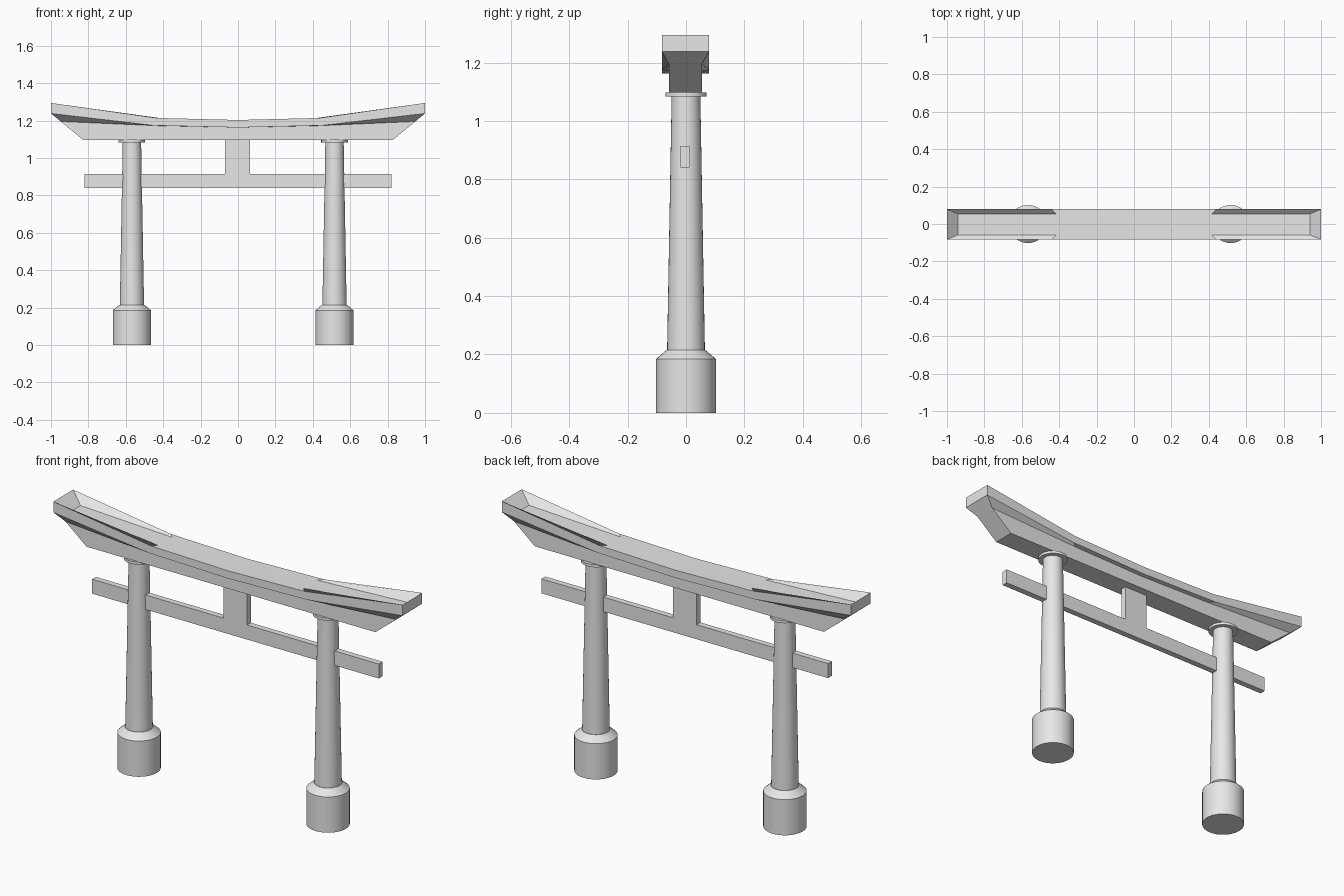
import bpy, bmesh, math

old = bpy.data.objects.get("Cube")
if old:
    bpy.data.objects.remove(old)

grey = bpy.data.materials.new("pale_grey")
grey.use_nodes = True
grey.diffuse_color = (0.8, 0.8, 0.8, 1)
grey.node_tree.nodes["Principled BSDF"].inputs["Base Color"].default_value = grey.diffuse_color


def add_object(name, bm):
    bmesh.ops.remove_doubles(bm, verts=bm.verts, dist=0.0001)
    bmesh.ops.recalc_face_normals(bm, faces=bm.faces)
    mesh = bpy.data.meshes.new(name)
    bm.to_mesh(mesh)
    bm.free()
    mesh.materials.append(grey)
    obj = bpy.data.objects.new(name, mesh)
    bpy.context.collection.objects.link(obj)
    return obj


def box(name, x, y, z):
    bm = bmesh.new()
    bmesh.ops.create_cube(bm, size=1)
    for v in bm.verts:
        v.co = [(a + b) / 2 + c * (b - a) for c, (a, b) in zip(v.co, (x, y, z))]
    return add_object(name, bm)


def lathe(name, x, profile, sides=32):
    """Closed solid of revolution from (radius, height) pairs."""
    bm = bmesh.new()
    rings = [[bm.verts.new((r * math.cos(math.tau * i / sides),
                            r * math.sin(math.tau * i / sides), z))
              for i in range(sides)] for r, z in profile]
    for low, high in zip(rings, rings[1:]):
        for i in range(sides):
            j = (i + 1) % sides
            bm.faces.new((low[i], low[j], high[j], high[i]))
    bm.faces.new(rings[0])
    bm.faces.new(rings[-1])
    obj = add_object(name, bm)
    obj.location.x = x
    bpy.ops.object.select_all(action="DESELECT")
    obj.select_set(True)
    bpy.context.view_layer.objects.active = obj
    bpy.ops.object.shade_smooth_by_angle(angle=math.radians(25))
    return obj


# Posts with stone footings and a thin collar under the top beam
for side, x in (("right", -0.567), ("left", 0.516)):
    lathe(side + "_footing", x, [(0.102, 0), (0.102, 0.185), (0.067, 0.215)])
    lathe(side + "_post", x, [(0.065, 0.2), (0.049, 1.09)])
    lathe(side + "_collar", x, [(0.071, 1.084), (0.071, 1.098)])

# Tie beam and centre strut
box("tie_beam", (-0.822, 0.82), (-0.019, 0.012), (0.84, 0.915))
box("centre_strut", (-0.07, 0.065), (-0.019, 0.012), (0.91, 1.1))

# Upswept lintel: one quarter, mirrored in both directions
wide, slim = 0.081, 0.056
points = {
    # outer rim, top and bottom edge
    "rim_mid": (0, wide, 1.203), "rim_bend": (0.44, wide, 1.214), "rim_end": (1, wide, 1.294),
    "eave_mid": (0, wide, 1.163), "eave_bend": (0.45, wide, 1.174), "eave_end": (1, wide, 1.238),
    # sunken floor on the raised end
    "floor_bend": (0.415, slim, 1.213), "floor_end": (0.94, slim, 1.237),
    # narrow beam underneath
    "beam_mid": (0, slim, 1.163), "beam_bend": (0.42, slim, 1.172), "beam_end": (0.948, slim, 1.195),
    "foot_mid": (0, slim, 1.097), "foot_end": (0.828, slim, 1.097),
}
# A leading dash puts the point on the centre line
panels = [
    "-rim_mid -floor_bend floor_bend rim_bend rim_mid",
    "-floor_bend -floor_end floor_end floor_bend",
    "floor_bend floor_end rim_end rim_bend",
    "floor_end -floor_end -rim_end rim_end",
    "rim_mid rim_bend eave_bend eave_mid",
    "rim_bend rim_end eave_end eave_bend",
    "rim_end -rim_end -eave_end eave_end",
    "eave_mid eave_bend beam_bend beam_mid",
    "eave_bend eave_end beam_end beam_bend",
    "eave_end -eave_end -beam_end beam_end",
    "beam_end -beam_end -foot_end foot_end",
    "beam_mid beam_bend beam_end foot_end foot_mid",
    "foot_mid foot_end -foot_end -foot_mid",
]
bm = bmesh.new()
for sx in (1, -1):
    for sy in (1, -1):
        for panel in panels:
            corners = []
            for key in panel.split():
                x, y, z = points[key.lstrip("-")]
                corners.append(bm.verts.new((x * sx, 0 if key[0] == "-" else y * sy, z)))
            bm.faces.new(corners)
lintel = add_object("upswept_lintel", bm)
lintel.location.y = -0.002
